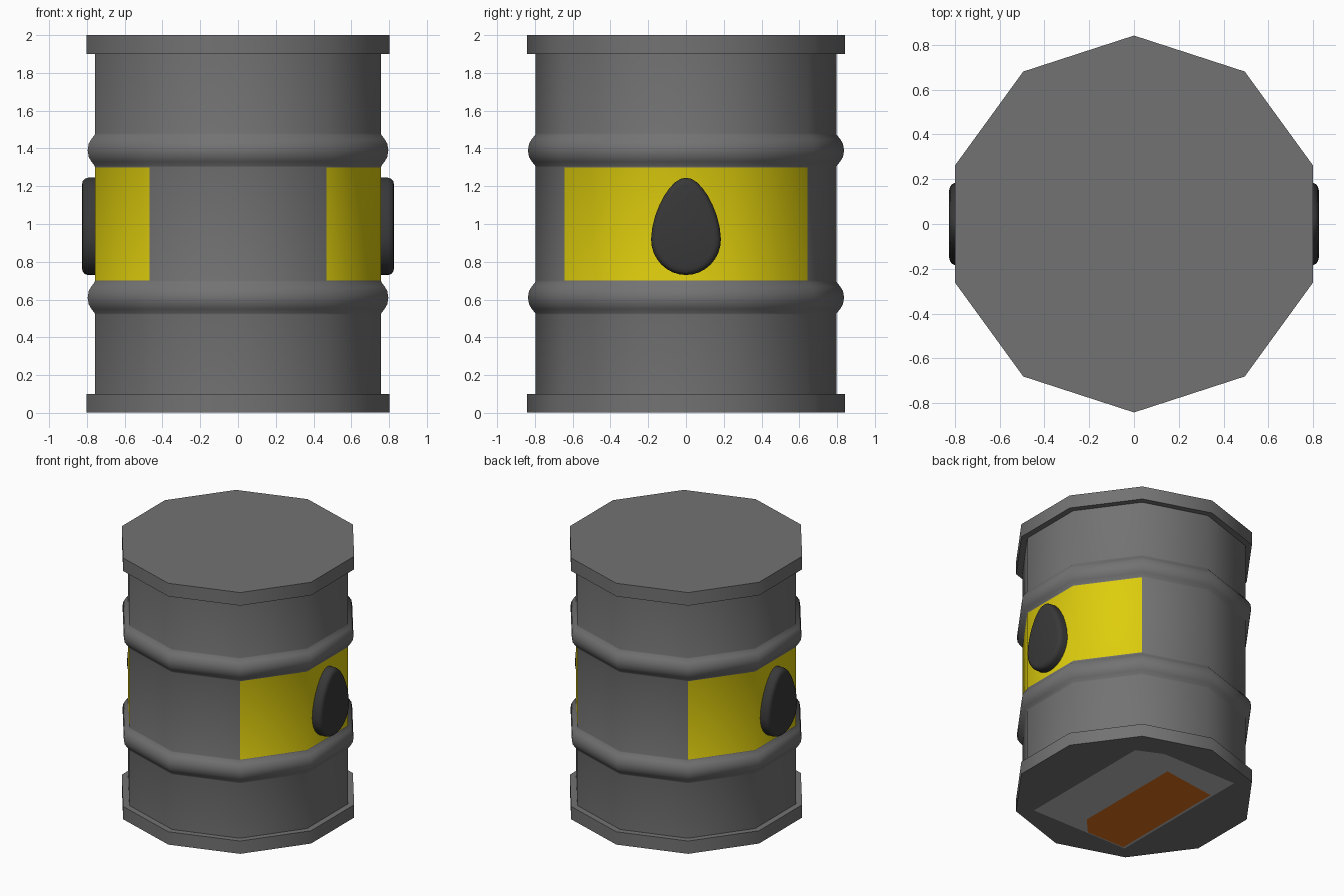
import bpy, bmesh, math

if "Cube" in bpy.data.objects:
    bpy.data.objects.remove(bpy.data.objects["Cube"])

SIDES = 10


def material(name, color):
    m = bpy.data.materials.new(name)
    m.diffuse_color = (*color, 1)
    m.use_nodes = True
    m.node_tree.nodes["Principled BSDF"].inputs["Base Color"].default_value = m.diffuse_color
    return m


GREY = material("grey_paint", (0.17, 0.17, 0.17))
PALE = material("pale_grey", (0.50, 0.50, 0.50))
YELLOW = material("yellow_paint", (0.73, 0.61, 0.004))
BLACK = material("black_rubber", (0.04, 0.04, 0.04))
ORANGE = material("rust_orange", (0.73, 0.165, 0.01))


def finish(bm, name, mats, angle=None):
    me = bpy.data.meshes.new(name)
    bm.to_mesh(me)
    bm.free()
    for m in mats:
        me.materials.append(m)
    ob = bpy.data.objects.new(name, me)
    bpy.context.collection.objects.link(ob)
    if angle:
        bpy.ops.object.select_all(action='DESELECT')
        ob.select_set(True)
        bpy.context.view_layer.objects.active = ob
        bpy.ops.object.shade_smooth_by_angle(angle=math.radians(angle))
    return ob


def loft(bm, rings):
    """Bridge a list of equal-length point rings and cap both ends."""
    rows = [[bm.verts.new(p) for p in r] for r in rings]
    for a, b in zip(rows, rows[1:]):
        for i in range(len(a)):
            j = (i + 1) % len(a)
            bm.faces.new((a[i], a[j], b[j], b[i]))
    bm.faces.new(rows[0][::-1])
    bm.faces.new(rows[-1])
    bmesh.ops.recalc_face_normals(bm, faces=bm.faces)


def ring(r, z):
    return [(r * math.cos(t), r * math.sin(t), z)
            for t in (math.pi / 2 + 2 * math.pi * i / SIDES for i in range(SIDES))]


# Ten-sided drum body with two rounded ribs and painted side panels
R = 0.796
rib = [(-0.09, 0), (-0.082, 0.002), (-0.06, 0.020), (-0.035, 0.035), (0, 0.041),
       (0.035, 0.035), (0.06, 0.020), (0.082, 0.002), (0.09, 0)]
profile = [(R, 0.08)]
for zc in (0.61, 1.39):
    profile += [(R + dr, zc + dz) for dz, dr in rib]
profile.append((R, 1.92))
bm = bmesh.new()
loft(bm, [ring(r, z) for r, z in profile])
for f in bm.faces:
    c = f.calc_center_median()
    if abs(c.x) > 0.5 and abs(c.z - 1) < 0.1:
        f.material_index = 1
finish(bm, "drum_body", [GREY, YELLOW], 40)

# Bottom and top rims
for name, z0, z1 in (("bottom_rim", 0.002, 0.10), ("top_rim", 1.90, 2.0)):
    bm = bmesh.new()
    loft(bm, [ring(0.842, z0), ring(0.842, z1)])
    finish(bm, name, [GREY], 40)


# Raised drop-shaped emblem with rounded edge on each painted panel
def drop(x, inset, n=32):
    pts = []
    for i in range(n):
        t = 2 * math.pi * i / n
        s = math.sin(t)
        w = (0.185 - inset) * math.cos(t) * (1 - 0.2 * max(s, 0) ** 1.5)
        z = 0.92 + s * ((0.325 if s > 0 else 0.19) - inset)
        pts.append((x, w, z))
    return pts


for name, side in (("right_emblem", 1), ("left_emblem", -1)):
    bm = bmesh.new()
    loft(bm, [drop(side * x, d) for x, d in
              ((0.74, 0), (0.795, 0), (0.812, 0.006), (0.822, 0.018), (0.826, 0.036))])
    finish(bm, name, [BLACK], 50)


# Flat patches on the underside
def patch(name, points, z, mat):
    bm = bmesh.new()
    bm.faces.new([bm.verts.new((x, y, z)) for x, y in points])
    finish(bm, name, [mat])


patch("underside_plate", [(-0.41, -0.59), (0.41, -0.59), (0.41, 0.5),
                          (0.22, 0.59), (-0.41, 0.59)], 0.001, PALE)
patch("underside_rust", [(-0.39, -0.58), (-0.07, -0.58), (0.05, -0.45),
                         (0.05, 0.42), (-0.39, 0.36)], 0.0, ORANGE)
